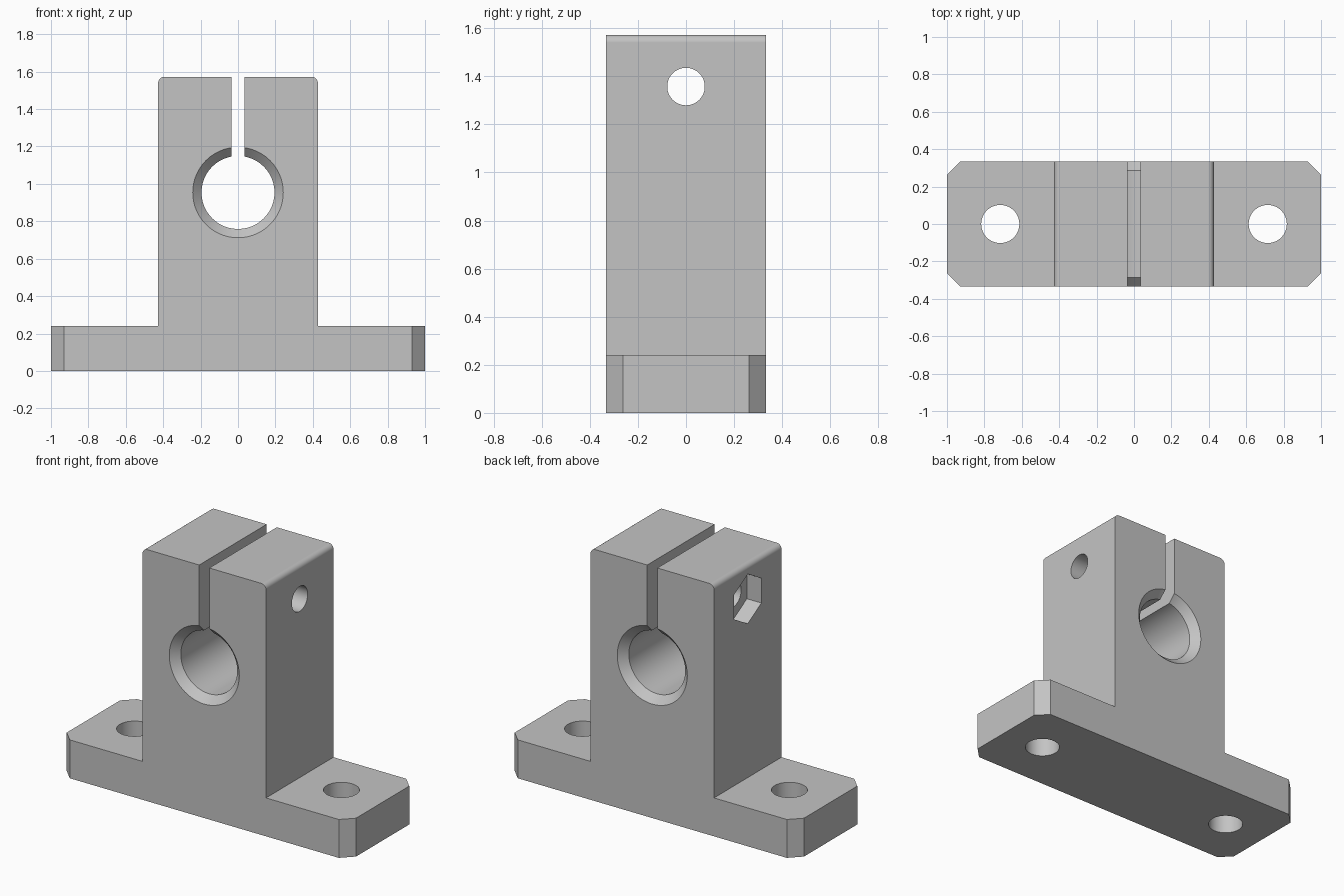
import bpy, bmesh, math

if "Cube" in bpy.data.objects:
    bpy.data.objects.remove(bpy.data.objects["Cube"], do_unlink=True)

# Overall dimensions
HALF_DEPTH = 0.333
BASE_TOP = 0.24
TOP = 1.572
BLOCK = 0.427
BORE_Z = 0.954
PIN_Z = 1.357

grey = bpy.data.materials.new("machined grey metal")
grey.use_nodes = True
COLOUR = (0.55, 0.55, 0.55, 1)
grey.diffuse_color = COLOUR
grey.node_tree.nodes["Principled BSDF"].inputs["Base Color"].default_value = COLOUR


def make_object(name, bm):
    bmesh.ops.recalc_face_normals(bm, faces=bm.faces[:])
    mesh = bpy.data.meshes.new(name)
    bm.to_mesh(mesh)
    bm.free()
    mesh.materials.append(grey)
    obj = bpy.data.objects.new(name, mesh)
    bpy.context.collection.objects.link(obj)
    return obj


def turned(name, axis, centre, stations, sides=64):
    """Closed solid of rings (position, radius) along axis 0=x, 1=y, 2=z."""
    bm = bmesh.new()
    rings = []
    for pos, radius in stations:
        ring = []
        for i in range(sides):
            a = math.tau * i / sides
            co = list(centre)
            co[axis] = pos
            co[(axis + 1) % 3] += radius * math.sin(a)
            co[(axis + 2) % 3] += radius * math.cos(a)
            ring.append(bm.verts.new(co))
        rings.append(ring)
    for r, s in zip(rings, rings[1:]):
        for i in range(sides):
            j = (i + 1) % sides
            bm.faces.new((r[i], r[j], s[j], s[i]))
    bm.faces.new(rings[0])
    bm.faces.new(rings[-1])
    return make_object(name, bm)


def bevel_where(bm, test, size, segments):
    edges = [e for e in bm.edges if test(*(v.co for v in e.verts))]
    bmesh.ops.bevel(bm, geom=edges, offset=size, segments=segments,
                    profile=0.5, affect='EDGES')


# Shaft support body: inverted T profile pulled through the depth
half = [(1, 0), (1, BASE_TOP), (BLOCK, BASE_TOP), (BLOCK, TOP)]
outline = half + [(-x, z) for x, z in reversed(half)]
bm = bmesh.new()
front = bm.faces.new([bm.verts.new((x, -HALF_DEPTH, z)) for x, z in outline])
pulled = bmesh.ops.extrude_face_region(bm, geom=[front], use_keep_orig=True)
for item in pulled["geom"]:
    if isinstance(item, bmesh.types.BMVert):
        item.co.y = HALF_DEPTH

# Chamfered base corners and rounded top edges
bevel_where(bm, lambda a, b: abs(a.x) > 0.99 and abs(a.x - b.x) < 0.01
            and abs(a.y - b.y) < 0.01, 0.07, 1)
bevel_where(bm, lambda a, b: min(a.z, b.z) > TOP - 0.01
            and abs(a.x - b.x) < 0.01, 0.032, 6)
body = make_object("shaft_support", bm)

# Clamp slot cutter
bm = bmesh.new()
bmesh.ops.create_cube(bm, size=1)
bmesh.ops.scale(bm, vec=(0.07, 1, 0.8), verts=bm.verts[:])
bmesh.ops.translate(bm, vec=(0, 0, BORE_Z + 0.4), verts=bm.verts[:])
slot = make_object("slot_cutter", bm)

# Shaft bore with a countersink at both ends
sink = [(HALF_DEPTH + 0.05, 0.292), (HALF_DEPTH - 0.047, 0.195)]
bore = turned("bore_cutter", 1, (0, 0, BORE_Z),
              [(-y, r) for y, r in sink] + sink[::-1], 96)

# Clamp screw hole, hexagonal nut pocket and mounting holes
cutters = [
    bore, slot,
    turned("screw_cutter", 0, (0, 0, PIN_Z), [(-0.6, 0.078), (0.6, 0.078)], 48),
    turned("nut_cutter", 0, (0, 0, PIN_Z), [(-0.5, 0.155), (-BLOCK + 0.1, 0.155)], 6),
]
for side in (-1, 1):
    cutters.append(turned("mount_cutter", 2, (side * 0.715, 0, 0),
                          [(-0.1, 0.102), (0.35, 0.102)], 48))

bpy.ops.object.select_all(action='DESELECT')
bpy.context.view_layer.objects.active = body
body.select_set(True)
for cutter in cutters:
    cutter.hide_render = True
    cut = body.modifiers.new("cut", 'BOOLEAN')
    cut.operation = 'DIFFERENCE'
    cut.solver = 'EXACT'
    cut.object = cutter
    bpy.ops.object.modifier_apply(modifier=cut.name)
    bpy.data.objects.remove(cutter, do_unlink=True)

# Smooth round surfaces, crisp flat ones
bpy.ops.object.shade_smooth_by_angle(angle=math.radians(30))
weighted = body.modifiers.new("flat_normals", 'WEIGHTED_NORMAL')
weighted.keep_sharp = True
